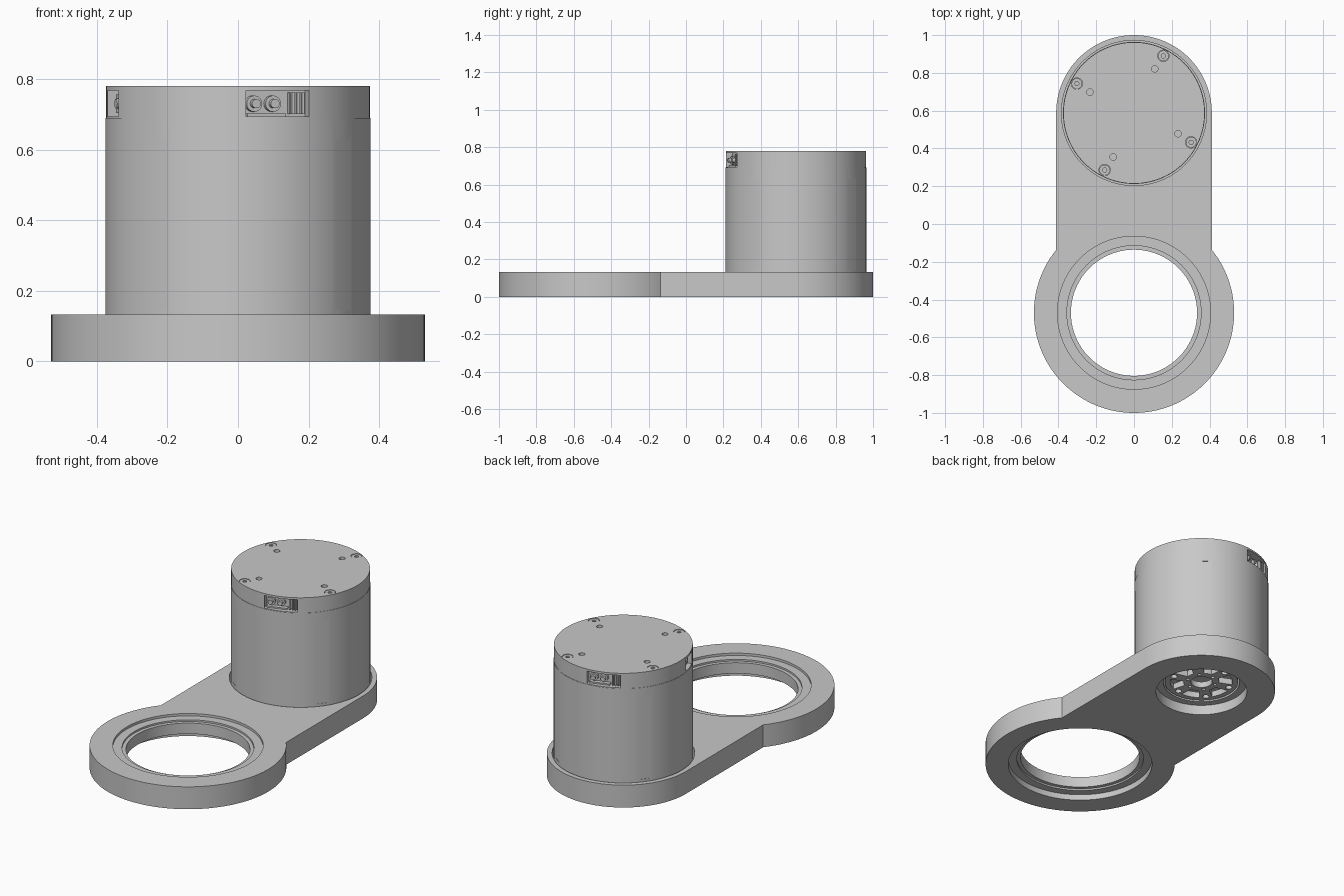
import bpy
import bmesh
from math import sin, cos, pi, radians, atan2, sqrt
from mathutils import Matrix, Vector

cube = bpy.data.objects.get("Cube")
if cube:
    bpy.data.objects.remove(cube, do_unlink=True)

RING_Y, RING_R = -0.47, 0.53
MOTOR_Y, END_R = 0.588, 0.412
ARM_H, SEAT_Z, SEAM_Z, TOP_Z = 0.133, 0.06, 0.69, 0.78
BODY_R, CAP_R = 0.376, 0.374

grey = bpy.data.materials.new("plain grey")
grey.use_nodes = True
colour = (0.58, 0.58, 0.58, 1)
grey.diffuse_color = colour
grey.node_tree.nodes["Principled BSDF"].inputs["Base Color"].default_value = colour
parts = []


def arc(cx, cy, r, a0, a1, n):
    return [(cx + r * cos(a0 + (a1 - a0) * i / n), cy + r * sin(a0 + (a1 - a0) * i / n))
            for i in range(n + 1)]


def prism(name, pts, z0, z1, matrix=None, keep=True):
    """Extrude a counter-clockwise outline from z0 to z1."""
    bm = bmesh.new()
    base = bm.faces.new([bm.verts.new((x, y, z0)) for x, y in pts])
    top = bmesh.ops.extrude_face_region(bm, geom=[base])["geom"]
    moved = [v for v in top if isinstance(v, bmesh.types.BMVert)]
    bmesh.ops.translate(bm, verts=moved, vec=(0, 0, z1 - z0))
    bmesh.ops.recalc_face_normals(bm, faces=bm.faces)
    if matrix:
        bm.transform(matrix)
    mesh = bpy.data.meshes.new(name)
    bm.to_mesh(mesh)
    bm.free()
    mesh.materials.append(grey)
    obj = bpy.data.objects.new(name, mesh)
    bpy.context.collection.objects.link(obj)
    if keep:
        parts.append(obj)
    return obj


def disc(name, x, y, r, z0, z1, n=32, **kw):
    return prism(name, arc(x, y, r, 0, 2 * pi, n)[:-1], z0, z1, **kw)


def cut(target, cutter):
    """Subtract a cutter from a part, then discard the cutter."""
    mod = target.modifiers.new("cut", "BOOLEAN")
    mod.operation, mod.solver, mod.object = "DIFFERENCE", "EXACT", cutter
    bpy.context.view_layer.objects.active = target
    bpy.ops.object.modifier_apply(modifier=mod.name)
    bpy.data.objects.remove(cutter, do_unlink=True)


def bore(target, x, y, r, z0, z1, n=32):
    cut(target, disc("cutter", x, y, r, z0, z1, n, keep=False))


def motor_polar(r, a):
    return r * cos(a), MOTOR_Y + r * sin(a)


def radial_block(name, a, r0, r1, t0, t1, z0, z1, keep=True):
    """Box given by radial and tangential spans about the motor axis."""
    turn = Matrix.Translation((0, MOTOR_Y, 0)) @ Matrix.Rotation(a, 4, "Z")
    return prism(name, [(r0, t0), (r1, t0), (r1, t1), (r0, t1)], z0, z1, turn, keep)


def radial_pin(name, a, t, z, r, r0, r1):
    turn = (Matrix.Translation((0, MOTOR_Y, 0)) @ Matrix.Rotation(a, 4, "Z")
            @ Matrix.Translation((0, t, z)) @ Matrix.Rotation(pi / 2, 4, "Y"))
    disc(name, 0, 0, r, r0, r1, 20, matrix=turn)


# Arm: large ring end, straight sides, rounded motor end
join = atan2(sqrt(RING_R ** 2 - END_R ** 2), END_R)
outline = arc(0, RING_Y, RING_R, pi - join, 2 * pi + join, 96)
outline += arc(0, MOTOR_Y, END_R, 0, pi, 64)
arm = prism("arm", outline, 0, ARM_H)

# Ring opening with stepped bearing seats above and below
bore(arm, 0, RING_Y, 0.334, -0.1, 0.3, 96)
bore(arm, 0, RING_Y, 0.405, ARM_H - 0.014, 0.3, 96)
bore(arm, 0, RING_Y, 0.355, ARM_H - 0.024, 0.3, 96)
bore(arm, 0, RING_Y, 0.403, -0.1, 0.035, 96)
bore(arm, 0, RING_Y, 0.355, -0.1, 0.045, 96)

# Motor pocket and lower opening
bore(arm, 0, MOTOR_Y, 0.384, SEAT_Z, 0.3, 96)
bore(arm, 0, MOTOR_Y, 0.255, -0.1, 0.1, 96)

# Motor body with four shallow flats and a hub cavity
body = disc("motor_body", 0, MOTOR_Y, BODY_R, SEAT_Z, SEAM_Z, 128)
for k in range(4):
    a = radians(-37 + 90 * k)
    cut(body, radial_block("cutter", a, BODY_R - 0.002, 0.5, -0.1, 0.1, 0.145, 0.63, False))
bore(body, 0, MOTOR_Y, 0.213, 0, 0.12, 64)

# Output hub with a central hole, six windows and bolt holes
hub = disc("output_hub", 0, MOTOR_Y, 0.205, SEAT_Z + 0.004, 0.1, 64)
bore(hub, 0, MOTOR_Y, 0.06, 0, 0.2, 40)
for k in range(6):
    a = k * pi / 3 + 0.2
    window = (arc(0, MOTOR_Y, 0.175, a - 0.32, a + 0.32, 8)
              + arc(0, MOTOR_Y, 0.1, a + 0.22, a - 0.22, 6))
    cut(hub, prism("cutter", window, 0, 0.2, keep=False))
    bore(hub, *motor_polar(0.165, a + pi / 6), 0.018, 0, 0.085, 20)
    bore(hub, *motor_polar(0.082, a + pi / 6), 0.01, 0, 0.085, 16)

# Motor cap with screws and threaded holes
cap = disc("motor_cap", 0, MOTOR_Y, CAP_R, SEAM_Z, TOP_Z, 128)
for k in range(4):
    x, y = motor_polar(0.34, radians(62.8 + 90 * k))
    bore(cap, x, y, 0.03, TOP_Z - 0.02, 1)
    screw = disc("cap_screw_%d" % k, x, y, 0.028, TOP_Z - 0.021, TOP_Z - 0.002)
    bore(screw, x, y, 0.012, TOP_Z - 0.012, 1, 6)
    bore(cap, *motor_polar(0.258, radians(64.7 + 90 * k)), 0.017, TOP_Z - 0.03, 1)

# Connector recesses: two wide, one narrow
for name, degrees, half in (("front", -72, 0.094), ("back", 108, 0.094), ("side", 197, 0.052)):
    a = radians(degrees)
    cut(cap, radial_block("cutter", a, 0.325, 0.5, -half, half, 0.694, 0.768, False))
    if half < 0.06:
        radial_block(name + "_socket", a, 0.324, 0.352, -0.03, 0.03, 0.704, 0.756)
        radial_pin(name + "_pin", a, 0, 0.73, 0.014, 0.35, 0.362)
        continue
    # Pins on collars, a lower ledge and a slatted block
    for i, t in enumerate((-0.062, -0.006)):
        radial_pin("%s_collar_%d" % (name, i), a, t, 0.73, 0.023, 0.324, 0.342)
        radial_pin("%s_pin_%d" % (name, i), a, t, 0.73, 0.013, 0.34, 0.36)
    radial_block(name + "_ledge", a, 0.324, 0.35, -0.085, 0.03, 0.693, 0.702)
    radial_block(name + "_block", a, 0.324, 0.345, 0.042, 0.086, 0.7, 0.762)
    for i in range(3):
        t = 0.045 + 0.015 * i
        radial_block("%s_slat_%d" % (name, i), a, 0.344, 0.358, t, t + 0.007, 0.7, 0.762)

# Smooth round walls, crisp edges
bpy.ops.object.select_all(action="DESELECT")
for obj in parts:
    obj.select_set(True)
bpy.context.view_layer.objects.active = arm
bpy.ops.object.shade_smooth_by_angle(angle=radians(30))
